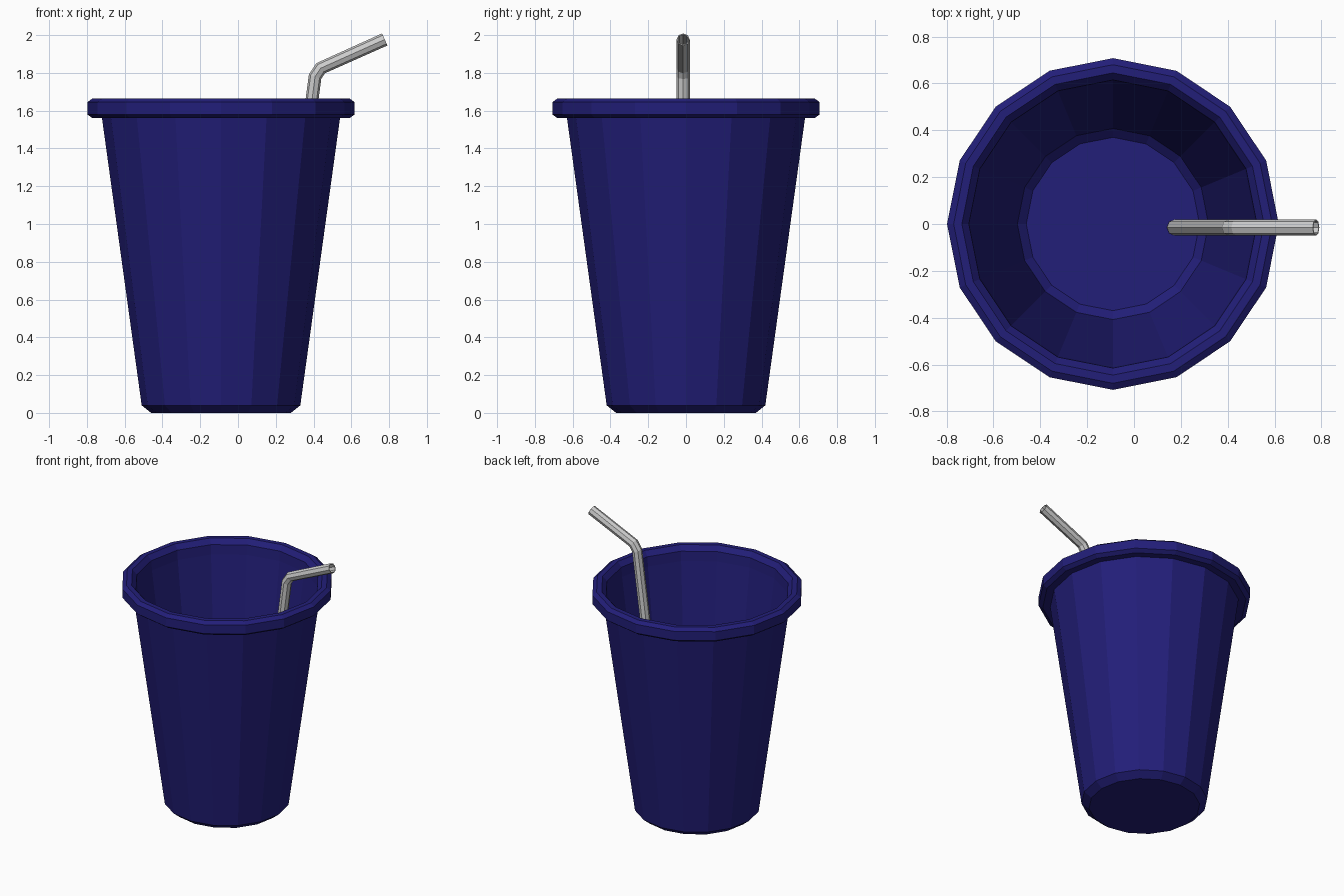
import bpy, bmesh
from math import cos, sin, tau
from mathutils import Vector

if "Cube" in bpy.data.objects:
    bpy.data.objects.remove(bpy.data.objects["Cube"])


def make_object(name, bm):
    bmesh.ops.recalc_face_normals(bm, faces=bm.faces)
    mesh = bpy.data.meshes.new(name)
    bm.to_mesh(mesh)
    bm.free()
    obj = bpy.data.objects.new(name, mesh)
    bpy.context.collection.objects.link(obj)
    return obj


def bridge(bm, a, b):
    n = len(a)
    for i in range(n):
        j = (i + 1) % n
        bm.faces.new((a[i], a[j], b[j], b[i]))


# Cup: closed 16-sided lathe, from outer base over the rim to the inner floor
SIDES, CX = 16, -0.09
profile = [(0.37, 0.0), (0.42, 0.04), (0.63, 1.56), (0.68, 1.56), (0.708, 1.58),
           (0.708, 1.645), (0.68, 1.665), (0.645, 1.665), (0.615, 1.63),
           (0.61, 1.56), (0.408, 0.055), (0.37, 0.02)]
bm = bmesh.new()
rings = [[bm.verts.new((CX + r * cos(tau * i / SIDES), r * sin(tau * i / SIDES), z))
          for i in range(SIDES)] for r, z in profile]
for a, b in zip(rings, rings[1:]):
    bridge(bm, a, b)
bm.faces.new(rings[0])
bm.faces.new(rings[-1])
cup = make_object("cup", bm)
blue = bpy.data.materials.new("dark_blue")
blue.diffuse_color = (0.016, 0.013, 0.19, 1)
blue.use_nodes = True
blue.node_tree.nodes["Principled BSDF"].inputs["Base Color"].default_value = blue.diffuse_color
cup.data.materials.append(blue)

# Straw: hollow 8-sided tube swept along a bent path
path = [Vector(p) for p in ((0.175, -0.015, 0.03), (0.408, -0.015, 1.78),
                            (0.438, -0.015, 1.825), (0.777, -0.015, 1.977))]
side = Vector((0, 1, 0))


def tube_rings(bm, radius, n=8):
    out = []
    for k, p in enumerate(path):
        t_in = (p - path[max(k - 1, 0)]).normalized()
        t_out = (path[min(k + 1, len(path) - 1)] - p).normalized()
        tangent = (t_in + t_out).normalized()
        up = side.cross(tangent)
        out.append([bm.verts.new(p + radius * (side * cos(tau * i / n) + up * sin(tau * i / n)))
                    for i in range(n)])
    return out


bm = bmesh.new()
outer, inner = tube_rings(bm, 0.035), tube_rings(bm, 0.029)
loop = outer + inner[::-1]
for k in range(len(loop)):
    bridge(bm, loop[k], loop[(k + 1) % len(loop)])
make_object("straw", bm)
